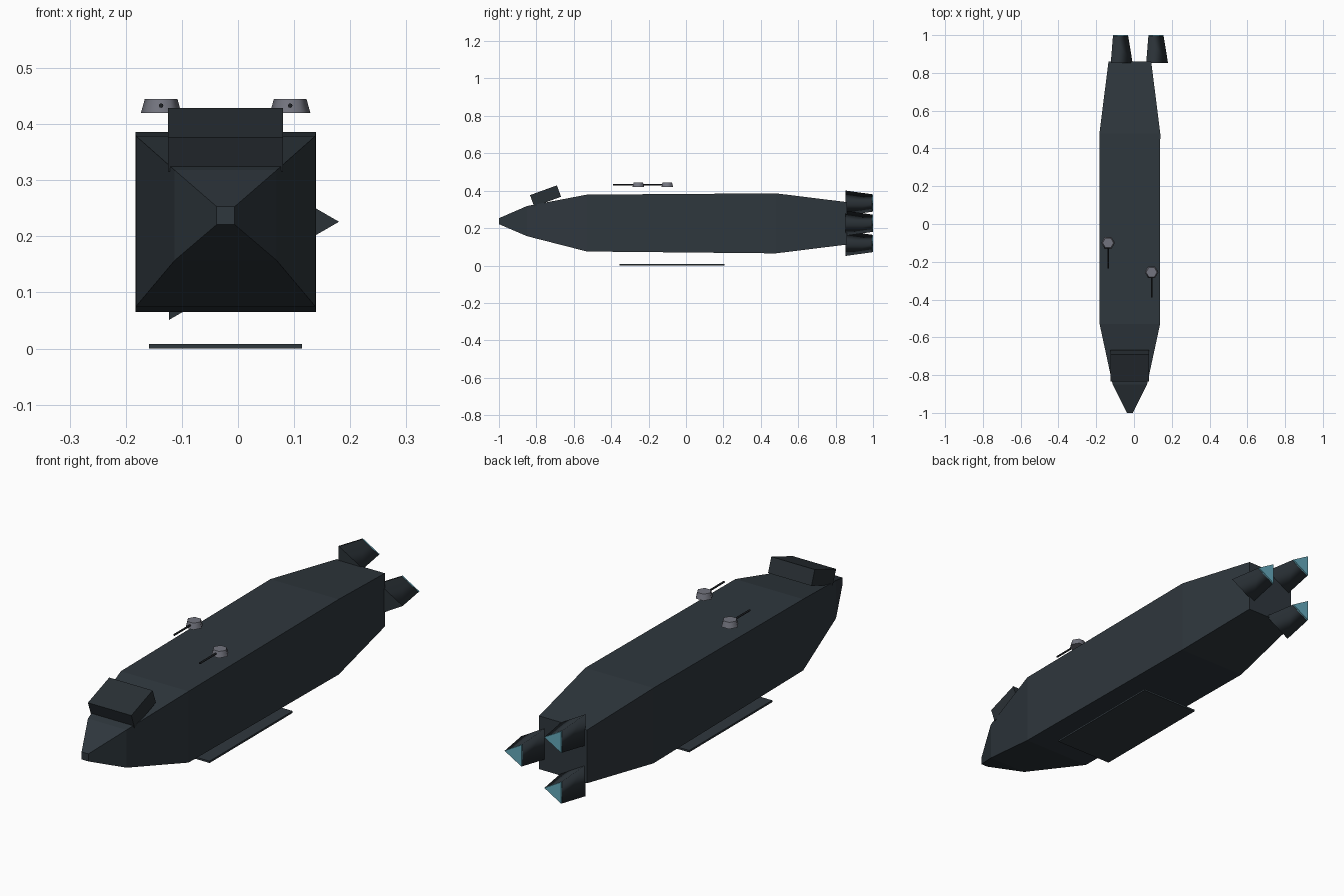
import bpy, bmesh
from math import cos, sin, tau, radians
from mathutils import Matrix, Vector

cube = bpy.data.objects.get("Cube")
if cube:
    bpy.data.objects.remove(cube, do_unlink=True)


def material(name, r, g, b):
    m = bpy.data.materials.new(name)
    m.use_nodes = True
    m.diffuse_color = (r, g, b, 1)
    m.node_tree.nodes["Principled BSDF"].inputs["Base Color"].default_value = (r, g, b, 1)
    return m


HULL = material("hull slate", 0.028, 0.038, 0.047)
BRIDGE = material("bridge slate", 0.022, 0.029, 0.035)
ENGINE = material("engine slate", 0.024, 0.032, 0.039)
GLOW = material("engine glow", 0.13, 0.40, 0.50)
TURRET = material("turret grey", 0.17, 0.175, 0.21)
BARREL = material("barrel black", 0.012, 0.014, 0.017)

CX = -0.022   # hull centre line


def finish(name, bm, mat):
    bmesh.ops.recalc_face_normals(bm, faces=bm.faces)
    mesh = bpy.data.meshes.new(name)
    bm.to_mesh(mesh)
    bm.free()
    mesh.materials.append(mat)
    ob = bpy.data.objects.new(name, mesh)
    bpy.context.collection.objects.link(ob)
    return ob


def loft(name, rings, mat, smooth=False):
    """Skin a list of rings and cap both ends; caps keep sharp rims."""
    bm = bmesh.new()
    loops = [[bm.verts.new(p) for p in ring] for ring in rings]
    n = len(loops[0])
    for a, b in zip(loops, loops[1:]):
        for i in range(n):
            j = (i + 1) % n
            bm.faces.new((a[i], a[j], b[j], b[i])).smooth = smooth
    for ring in (loops[0], loops[-1]):
        for e in bm.faces.new(ring).edges:
            e.smooth = False
    return finish(name, bm, mat)


def box(name, centre, size, mat, tilt=0):
    bm = bmesh.new()
    m = (Matrix.Translation(centre) @ Matrix.Rotation(radians(tilt), 4, 'X')
         @ Matrix.Diagonal(Vector(size).to_4d()))
    bmesh.ops.create_cube(bm, size=1, matrix=m)
    return finish(name, bm, mat)


def ring_y(x, y, z, r, n):
    return [(x + r * cos(tau * i / n), y, z + r * sin(tau * i / n)) for i in range(n)]


def ring_z(x, y, z, r, n):
    return [(x + r * cos(tau * i / n), y + r * sin(tau * i / n), z) for i in range(n)]


# Hull: rectangular sections as y, half width, bottom, top
sections = [(-1, 0.016, 0.221, 0.253), (-0.85, 0.091, 0.157, 0.318),
            (-0.53, 0.160, 0.075, 0.379), (0.48, 0.161, 0.065, 0.386),
            (0.86, 0.113, 0.112, 0.339)]
loft("hull", [[(CX - w, y, lo), (CX + w, y, lo), (CX + w, y, hi), (CX - w, y, hi)]
              for y, w, lo, hi in sections], HULL)

# Bridge block tilted on the nose, and the plate hanging below
box("bridge", (CX, -0.751, 0.372), (0.205, 0.153, 0.065), BRIDGE, tilt=20)
box("belly_plate", (CX, -0.075, 0.004), (0.273, 0.56, 0.008), HULL)

# Three triangular engines around the stern, each with a glowing end
for k in range(3):
    x = CX + 0.125 * cos(tau * k / 3)
    z = 0.226 + 0.125 * sin(tau * k / 3)
    loft(f"engine_{k + 1}", [ring_y(x, 0.853, z, 0.077, 3), ring_y(x, 0.994, z, 0.054, 3)],
         ENGINE, smooth=True)
    loft(f"engine_glow_{k + 1}", [ring_y(x, 0.994, z, 0.054, 3), ring_y(x, 1, z, 0.053, 3)], GLOW)

# Two deck turrets with thin forward barrels
for side, x, y in (("right", -0.137, -0.1), ("left", 0.093, -0.255)):
    loft(f"{side}_turret", [ring_z(x, y, 0.42, 0.036, 6), ring_z(x, y, 0.445, 0.029, 6)],
         TURRET, smooth=True)
    loft(f"{side}_barrel", [ring_y(x, y, 0.433, 0.004, 8), ring_y(x, y - 0.135, 0.433, 0.004, 8)],
         BARREL, smooth=True)
